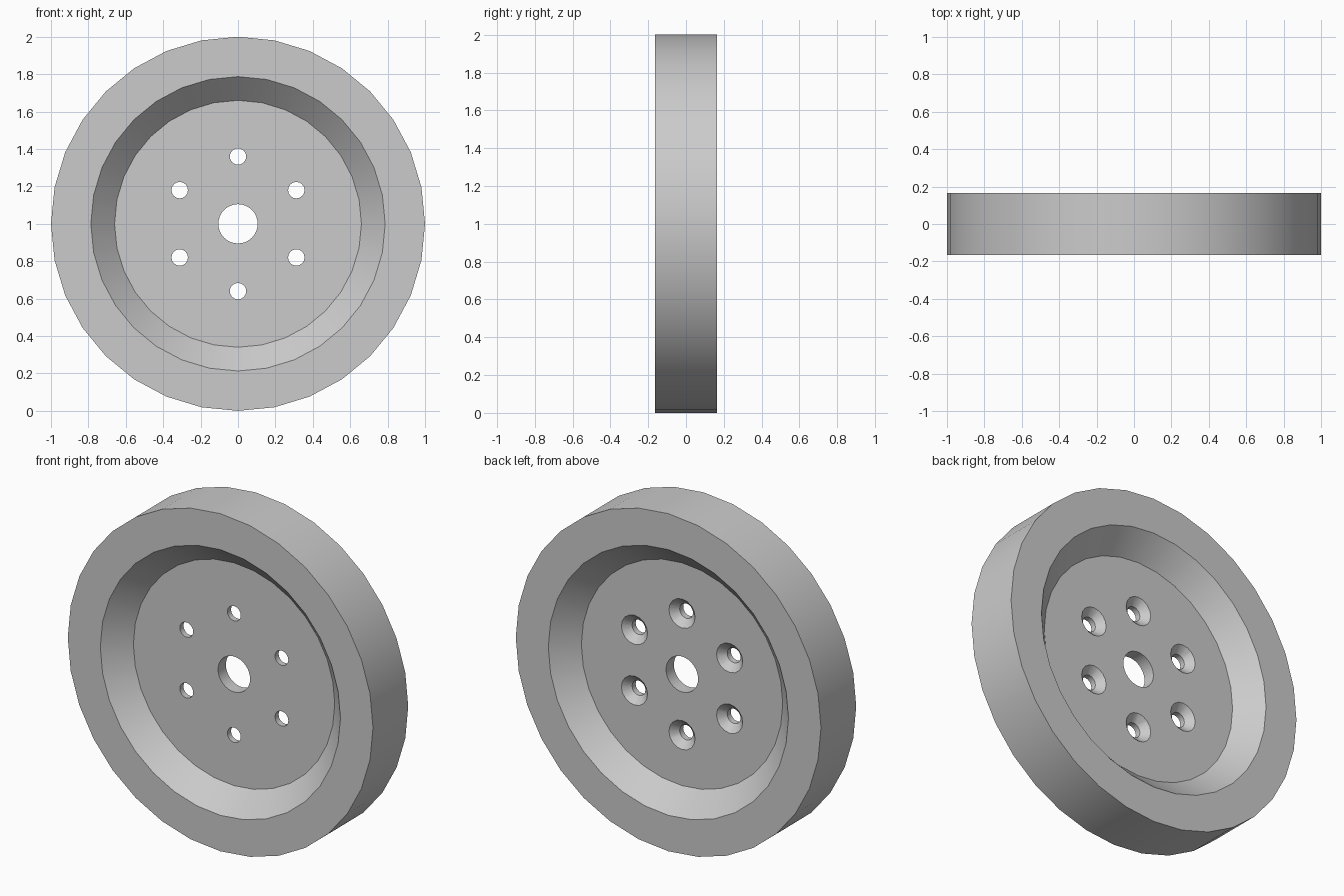
import bpy
import bmesh
from math import radians, sin, cos, tau
from mathutils import Matrix, Vector

cube = bpy.data.objects.get("Cube")
if cube:
    bpy.data.objects.remove(cube, do_unlink=True)

CENTRE = Vector((0, 0, 1))
HALF = 0.165     # half the wheel width
WEB = 0.037      # half the disc thickness

grey = bpy.data.materials.new("plain grey")
grey.use_nodes = True
grey.diffuse_color = (0.6, 0.6, 0.6, 1)
grey.node_tree.nodes["Principled BSDF"].inputs["Base Color"].default_value = grey.diffuse_color


def revolve(name, profile, sides, centre=CENTRE):
    """Spin a closed (radius, y) profile around the y axis."""
    bm = bmesh.new()
    rings = []
    for i in range(sides):
        a = tau * i / sides
        rings.append([bm.verts.new(centre + Vector((r * sin(a), y, r * cos(a))))
                      for r, y in profile])
    n = len(profile)
    for i in range(sides):
        here, there = rings[i], rings[(i + 1) % sides]
        for j in range(n):
            k = (j + 1) % n
            bm.faces.new((here[j], here[k], there[k], there[j]))
    bmesh.ops.remove_doubles(bm, verts=bm.verts, dist=0.0001)
    bmesh.ops.recalc_face_normals(bm, faces=bm.faces)
    mesh = bpy.data.meshes.new(name)
    bm.to_mesh(mesh)
    bm.free()
    mesh.materials.append(grey)
    obj = bpy.data.objects.new(name, mesh)
    bpy.context.collection.objects.link(obj)
    return obj


def activate(obj):
    bpy.ops.object.select_all(action="DESELECT")
    obj.select_set(True)
    bpy.context.view_layer.objects.active = obj


# Outer tyre band
tyre = revolve("tyre", [(1, -HALF), (1, HALF), (0.868, HALF), (0.868, -HALF)], 32)

# Dished hub: rim, sloping recess on both sides, disc with a centre bore
hub = revolve("hub", [(0.868, -HALF), (0.868, HALF), (0.787, HALF), (0.66, WEB),
                      (0.105, WEB), (0.105, -WEB), (0.66, -WEB), (0.787, -HALF)], 32)

# Six bolt holes, countersunk from the back
for i in range(6):
    place = CENTRE + Matrix.Rotation(radians(60 * i), 3, "Y") @ Vector((0, 0, 0.36))
    profile = [(0.044, -0.1), (0.044, -0.003), (0.086, WEB), (0.086, 0.1)]
    cutter = revolve("bolt_hole_cutter", [(0, -0.1)] + profile + [(0, 0.1)], 16, place)
    # Drop the collapsed axis faces so the cutter is a clean solid
    bm = bmesh.new()
    bm.from_mesh(cutter.data)
    bmesh.ops.delete(bm, geom=[e for e in bm.edges if not e.link_faces or e.calc_length() > 0.15
                               and all((v.co - place).xz.length < 0.001 for v in e.verts)],
                     context="EDGES")
    bmesh.ops.recalc_face_normals(bm, faces=bm.faces)
    bm.to_mesh(cutter.data)
    bm.free()
    cutter.hide_render = True
    activate(hub)
    cut = hub.modifiers.new("bolt_hole", "BOOLEAN")
    cut.operation = "DIFFERENCE"
    cut.solver = "EXACT"
    cut.object = cutter
    bpy.ops.object.modifier_apply(modifier=cut.name)
    bpy.data.objects.remove(cutter, do_unlink=True)

for part in (tyre, hub):
    activate(part)
    bpy.ops.object.shade_smooth_by_angle(angle=radians(30))
